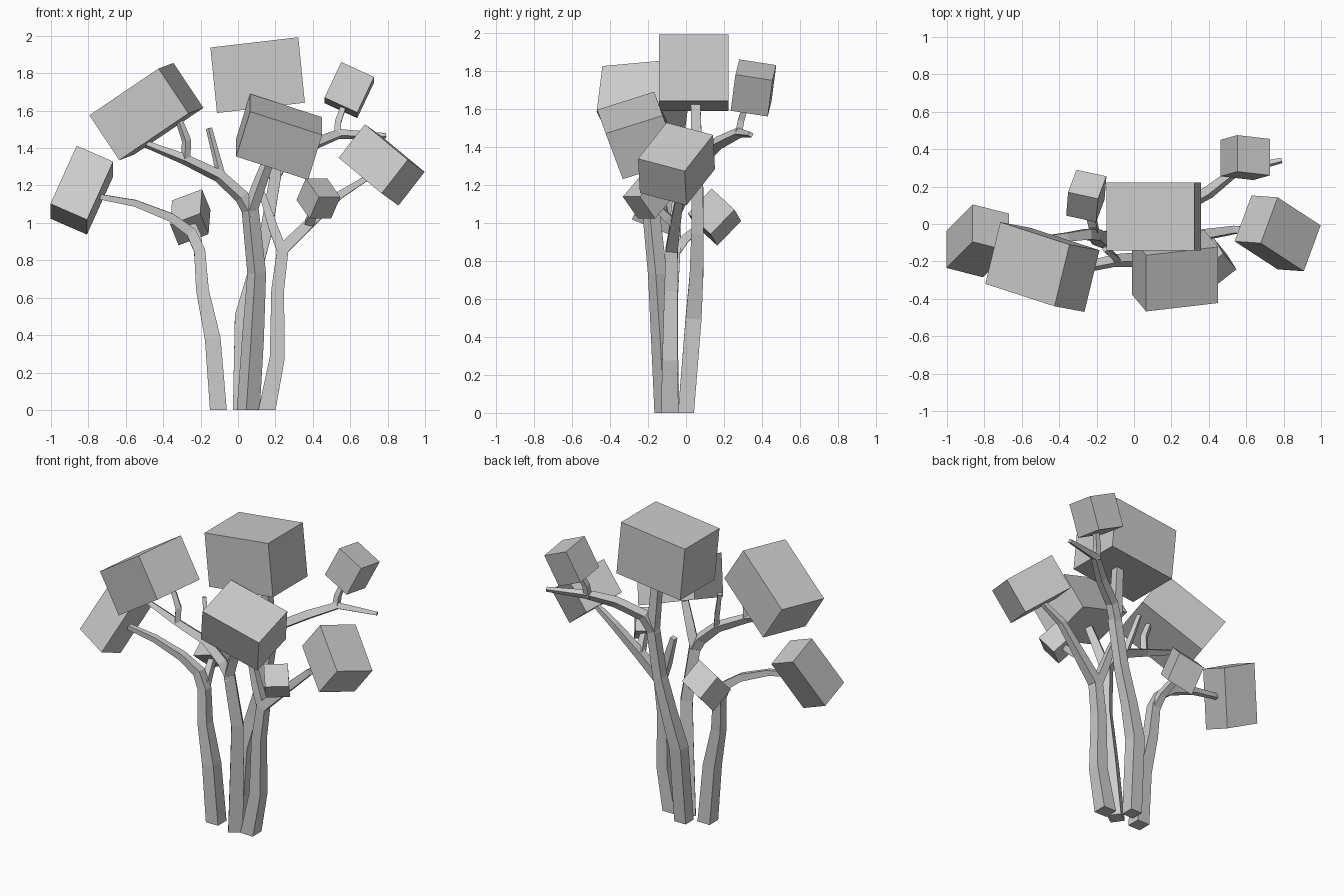
import bpy, bmesh
from math import cos, sin, radians
from mathutils import Vector


def finish(name, bm):
    bmesh.ops.recalc_face_normals(bm, faces=bm.faces)
    mesh = bpy.data.meshes.new(name)
    bm.to_mesh(mesh)
    bm.free()
    obj = bpy.data.objects.new(name, mesh)
    bpy.context.collection.objects.link(obj)
    return obj


def tube(bm, path, twist):
    """Four-sided tapered limb along points (x, y, z, half_width)."""
    pts = [Vector(p[:3]) for p in path]
    a = radians(twist)
    u = Vector((cos(a), sin(a), 0))
    last = len(pts) - 1
    rings, prev = [], Vector((0, 0, 1))
    for i, p in enumerate(pts):
        t = Vector()
        if i > 0:
            t += (p - pts[i - 1]).normalized()
        if i < last:
            t += (pts[i + 1] - p).normalized()
        t.normalize()
        if i == 0 and p.z == 0:
            t = Vector((0, 0, 1))          # flat foot on the ground
        u = prev.rotation_difference(t) @ u
        prev = t
        v = t.cross(u)
        r = path[i][3]
        rings.append([bm.verts.new(p + (u * sx + v * sy) * r)
                      for sx, sy in ((1, 1), (-1, 1), (-1, -1), (1, -1))])
    for lo, hi in zip(rings, rings[1:]):
        for k in range(4):
            n = (k + 1) % 4
            bm.faces.new((lo[k], lo[n], hi[n], hi[k]))
    bm.faces.new(rings[0][::-1])
    bm.faces.new(rings[-1])


def stem(name, paths, twist=0):
    bm = bmesh.new()
    for path in paths:
        tube(bm, path, twist)
    return finish(name, bm)


def foliage(name, center, *edges):
    """Tilted block from its centre and three edge vectors."""
    bm = bmesh.new()
    bmesh.ops.create_cube(bm, size=1)
    e = [Vector(k) for k in edges]
    c = Vector(center)
    for v in bm.verts:
        v.co = c + e[0] * v.co.x + e[1] * v.co.y + e[2] * v.co.z
    return finish(name, bm)


# Left stem: long left branch and short rear twig
stem("left_stem", [
    [(-.105, -.08, 0, .045), (-.135, -.085, .38, .042), (-.19, -.075, .64, .034),
     (-.205, -.06, .85, .03), (-.25, -.055, .95, .028), (-.36, -.07, 1.03, .023),
     (-.55, -.09, 1.105, .018), (-.74, -.1, 1.14, .014)],
    [(-.21, -.06, .84, .025), (-.22, 0, .92, .022), (-.25, .1, 1.0, .018)],
])

# Centre stem: forks to the upper left and to the front block
stem("centre_stem", [
    [(.055, -.105, 0, .044), (.08, -.125, .38, .042), (.1, -.15, .73, .036),
     (.065, -.185, 1.07, .033)],
    [(.075, -.185, 1.04, .028), (.02, -.19, 1.14, .028), (-.1, -.195, 1.25, .025),
     (-.285, -.235, 1.34, .021), (-.49, -.24, 1.42, .014)],
    [(-.28, -.235, 1.34, .018), (-.275, -.235, 1.44, .018), (-.32, -.235, 1.56, .014)],
    [(-.09, -.195, 1.245, .018), (-.115, -.165, 1.35, .015), (-.155, -.135, 1.505, .012)],
    [(.06, -.185, 1.05, .028), (.105, -.2, 1.18, .027), (.165, -.225, 1.34, .022)],
], twist=35)

# Right stem: branch to the right block, spur and small front twig
stem("right_stem", [
    [(.155, -.085, 0, .046), (.21, -.085, .28, .04), (.212, -.08, .64, .034),
     (.24, -.075, .86, .032), (.385, -.055, 1.0, .026), (.545, -.03, 1.15, .02),
     (.69, -.04, 1.24, .014)],
    [(.24, -.075, .84, .027), (.19, -.065, .97, .025), (.125, -.05, 1.17, .016)],
    [(.375, -.055, .99, .022), (.395, -.1, 1.03, .022), (.42, -.17, 1.1, .018)],
])

# Back stem: supports the top block and carries the rear right branch
stem("back_stem", [
    [(.015, .0, 0, .042), (.025, .04, .5, .042), (.085, .055, .72, .036),
     (.15, .06, .95, .032), (.2, .06, 1.25, .03), (.17, .05, 1.64, .025)],
    [(.19, .06, 1.23, .027), (.25, .09, 1.34, .027), (.4, .17, 1.42, .025),
     (.54, .28, 1.475, .02), (.79, .34, 1.465, .011)],
    [(.53, .275, 1.46, .018), (.535, .29, 1.54, .017), (.57, .32, 1.64, .014)],
])

# Foliage blocks
foliage("foliage_left", (-.835, -.09, 1.175),
        (.195, -.05, -.085), (0, .2, -.08), (-.14, -.14, -.31))
foliage("foliage_upper_left", (-.49, -.23, 1.595),
        (.37, -.12, .25), (.16, -.03, -.24), (.08, .33, .03))
foliage("foliage_top", (.105, .04, 1.79),
        (.47, 0, .055), (0, .365, 0), (.035, 0, -.35))
foliage("foliage_front", (.22, -.25, 1.46),
        (.385, .045, -.125), (0, .3, .095), (-.075, .09, -.24))
foliage("foliage_right", (.768, -.05, 1.31),
        (.14, -.01, .18), (.23, -.15, -.19), (-.09, -.245, .065))
foliage("foliage_rear_right", (.595, .355, 1.71),
        (.175, -.02, -.08), (0, .195, -.03), (-.09, -.025, -.19))
foliage("foliage_small_front", (.43, -.205, 1.13),
        (.115, .09, 0), (.07, -.085, -.1), (-.05, .08, -.115))
foliage("foliage_small_rear", (-.255, .15, 1.03),
        (.16, -.035, .06), (.045, .12, -.11), (-.01, -.125, -.13))
